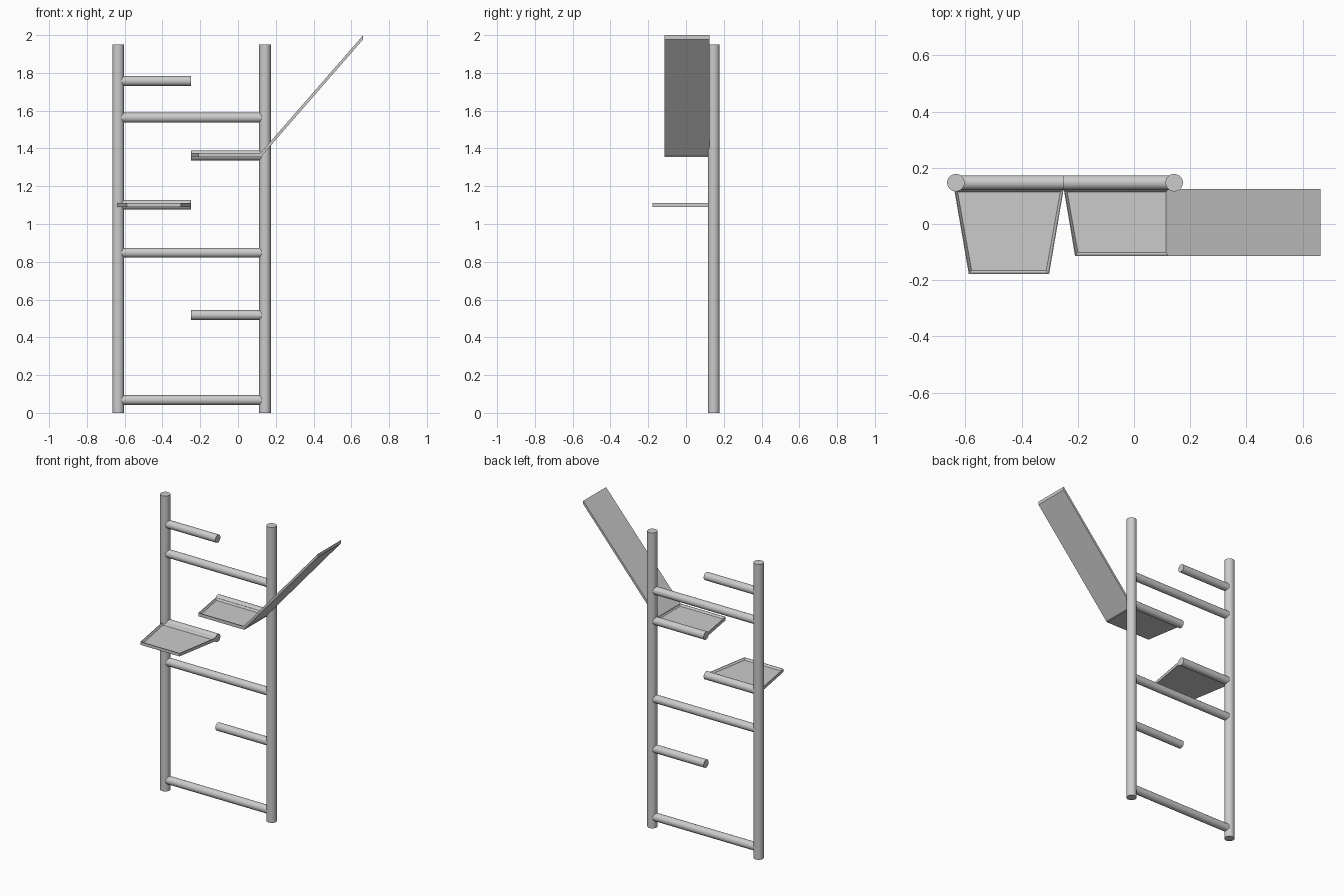
import bpy, bmesh
from math import pi

if "Cube" in bpy.data.objects:
    bpy.data.objects.remove(bpy.data.objects["Cube"])

BAR_Y = 0.147            # depth of the ladder plane
LEFT, RIGHT, MID = -0.634, 0.143, -0.25


def bar(name, loc, radius, length, along_x=False):
    bpy.ops.mesh.primitive_cylinder_add(
        vertices=32, radius=radius, depth=length, location=loc,
        rotation=(0, pi / 2 if along_x else 0, 0))
    ob = bpy.context.object
    ob.name = name
    bpy.ops.object.shade_smooth_by_angle(angle=pi / 6)


def rung(name, x0, x1, z):
    bar(name, ((x0 + x1) / 2, BAR_Y, z), 0.026, x1 - x0, True)


def finish(name, bm):
    bmesh.ops.recalc_face_normals(bm, faces=bm.faces)
    mesh = bpy.data.meshes.new(name)
    bm.to_mesh(mesh)
    bm.free()
    bpy.context.collection.objects.link(bpy.data.objects.new(name, mesh))


def tray(name, outer, z, thick, rim=0.004, wall=0.012, depth=0.012):
    """Flat slab with a shallow dished top."""
    bm = bmesh.new()
    base = bm.faces.new([bm.verts.new((x, y, z)) for x, y in outer])
    ext = bmesh.ops.extrude_face_region(bm, geom=[base], use_keep_orig=True)
    bmesh.ops.translate(bm, vec=(0, 0, thick),
                        verts=[v for v in ext["geom"] if isinstance(v, bmesh.types.BMVert)])
    bmesh.ops.recalc_face_normals(bm, faces=bm.faces)
    top = max(bm.faces, key=lambda f: f.calc_center_median().z)
    bmesh.ops.inset_region(bm, faces=[top], thickness=rim)
    bmesh.ops.inset_region(bm, faces=[top], thickness=wall)
    bmesh.ops.translate(bm, verts=top.verts, vec=(0, 0, -depth))
    finish(name, bm)


# Uprights
for side, x in (("left", LEFT), ("right", RIGHT)):
    bar(side + "_post", (x, BAR_Y, 0.975), 0.031, 1.95)

# Full-width rungs
for i, z in enumerate((0.068, 0.848, 1.563)):
    rung(f"full_rung_{i + 1}", LEFT, RIGHT, z)

# Half rungs, each held by one post
for i, z in enumerate((1.102, 1.757)):
    rung(f"left_half_rung_{i + 1}", LEFT, MID, z)
for i, z in enumerate((0.518, 1.363)):
    rung(f"right_half_rung_{i + 1}", MID, RIGHT, z)

# Tapered platforms
tray("lower_platform", [(-0.64, 0.125), (-0.588, -0.178), (-0.302, -0.178), (-0.25, 0.125)],
     1.09, 0.02)
tray("upper_platform", [(-0.25, 0.125), (-0.21, -0.113), (0.125, -0.113), (0.125, 0.125)],
     1.355, 0.022)

# Sloping panel rising from the upper platform
bm = bmesh.new()
profile = [(0.12, 1.354), (0.663, 1.978), (0.663, 2.0), (0.12, 1.377)]
face = bm.faces.new([bm.verts.new((x, -0.113, z)) for x, z in profile])
ext = bmesh.ops.extrude_face_region(bm, geom=[face], use_keep_orig=True)
bmesh.ops.translate(bm, vec=(0, 0.238, 0),
                    verts=[v for v in ext["geom"] if isinstance(v, bmesh.types.BMVert)])
finish("sloping_panel", bm)
